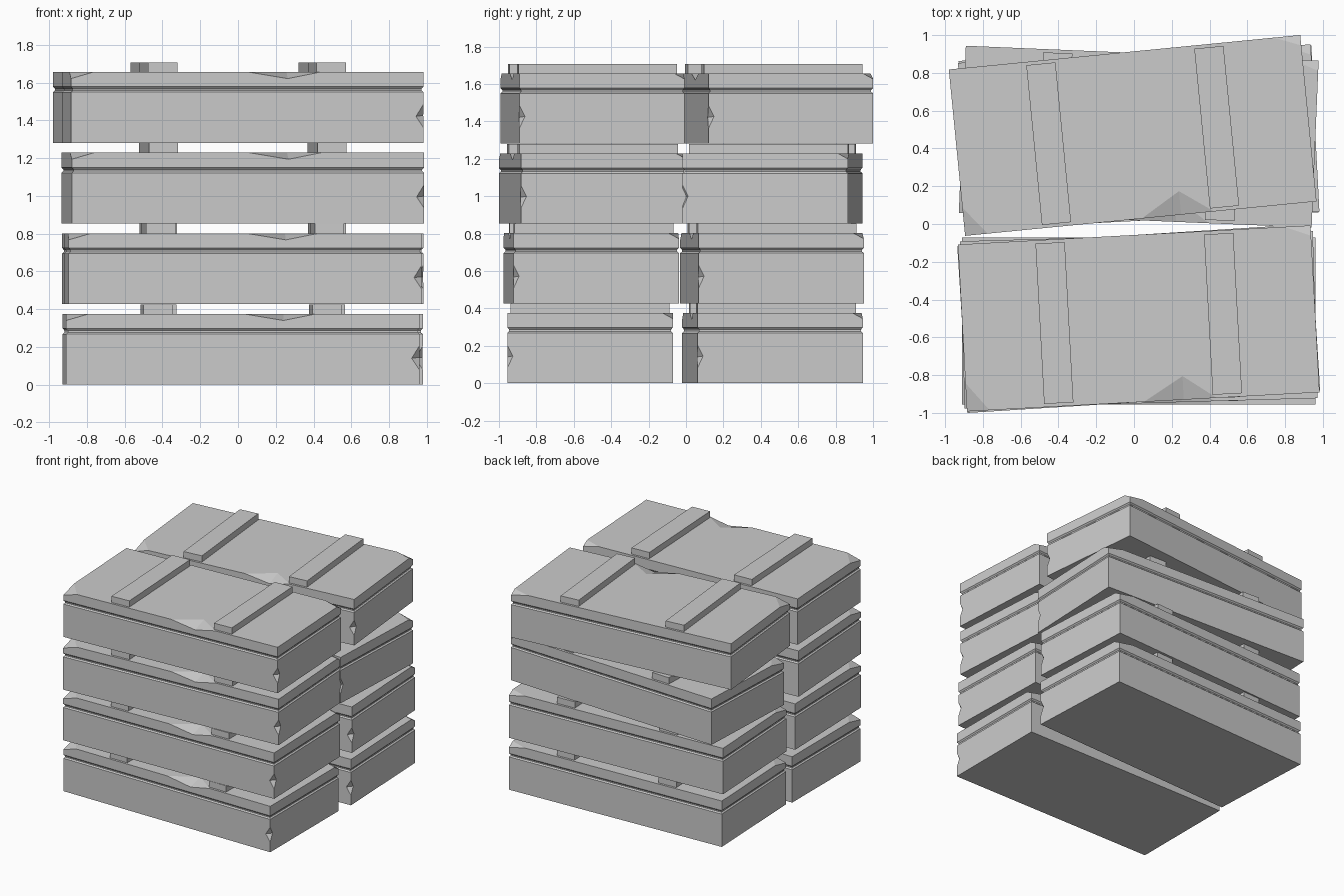
import bpy, bmesh
from math import radians
from mathutils import Vector

if "Cube" in bpy.data.objects:
    bpy.data.objects.remove(bpy.data.objects["Cube"])

L, W, H = 0.935, 0.4425, 0.375     # half length, half width, height of a block
PITCH, SLAT_H = 0.427, 0.05


def mesh_object(name, bm):
    bmesh.ops.recalc_face_normals(bm, faces=bm.faces)
    me = bpy.data.meshes.new(name)
    bm.to_mesh(me)
    bm.free()
    ob = bpy.data.objects.new(name, me)
    bpy.context.collection.objects.link(ob)
    return ob


def slab():
    # rectangular body lofted along a profile (inset, z) with a shadow groove
    profile = [(0, 0), (0, 0.268), (0.010, 0.277), (0.010, 0.286), (0, 0.297), (0, H)]
    bm = bmesh.new()
    rings = []
    for d, z in profile:
        x, y = L - d, W - d
        rings.append([bm.verts.new(p) for p in
                      ((-x, -y, z), (x, -y, z), (x, y, z), (-x, y, z))])
    for a, b in zip(rings, rings[1:]):
        for i in range(4):
            j = (i + 1) % 4
            bm.faces.new((a[i], a[j], b[j], b[i]))
    bm.faces.new(rings[0][::-1])
    bm.faces.new(rings[-1])
    return mesh_object("block_master", bm)


def hull(name, pts):
    bm = bmesh.new()
    for p in pts:
        bm.verts.new(p)
    bmesh.ops.convex_hull(bm, input=bm.verts[:])
    ob = mesh_object(name, bm)
    ob.hide_render = True
    return ob


# Chips: points on the block surface, last point lies outside the block
chips = [
    # top front edge
    [(0.005, -W, H), (0.39, -W, H), (0.215, -W + 0.125, H), (0.215, -W, H - 0.035),
     (0.2, -W - 0.1, H + 0.1)],
    # top front left corner
    [(-L, -W + 0.15, H), (-L + 0.12, -W, H), (-L, -W, H - 0.035),
     (-L - 0.1, -W - 0.1, H + 0.1)],
    # front right upright edge
    [(L, -W, 0.205), (L, -W, 0.08), (L - 0.04, -W, 0.14), (L, -W + 0.03, 0.145),
     (L + 0.1, -W - 0.1, 0.14)],
    # top back right corner
    [(L - 0.14, W, H), (L, W - 0.055, H), (L, W, H - 0.03),
     (L + 0.1, W + 0.1, H + 0.1)],
]

master = slab()
cutters = [hull("chip_cutter", c) for c in chips]
for c in cutters:
    m = master.modifiers.new("chip", 'BOOLEAN')
    m.operation, m.solver, m.object = 'DIFFERENCE', 'EXACT', c
deps = bpy.context.evaluated_depsgraph_get()
block_mesh = bpy.data.meshes.new_from_object(master.evaluated_get(deps))
block_mesh.name = "chipped_block"
for o in cutters + [master]:
    bpy.data.objects.remove(o)

# Spacer slat
bm = bmesh.new()
bmesh.ops.create_cube(bm, size=1)
bmesh.ops.scale(bm, vec=(0.155, 0.85, SLAT_H + 0.002), verts=bm.verts)
slat_master = mesh_object("slat_master", bm)
slat_mesh = slat_master.data
bpy.data.objects.remove(slat_master)


def place(name, mesh, loc, parent=None, turn=0):
    ob = bpy.data.objects.new(name, mesh)
    bpy.context.collection.objects.link(ob)
    ob.location = loc
    ob.rotation_euler.z = radians(turn)
    ob.parent = parent
    return ob


# Two piles of four: (x, y, turn in degrees) from bottom to top
piles = {
    "front": [(0.025, -0.513, 0), (0.025, -0.507, 1.65), (0.025, -0.5, 3.6), (0.025, -0.5, 3.1)],
    "back": [(0.025, 0.4625, 2.5), (0.025, 0.46, 3), (0.025, 0.4625, -2.4), (-0.007, 0.469, 5.6)],
}
for side, layers in piles.items():
    for i, (x, y, turn) in enumerate(layers):
        b = place(f"{side}_block_{i + 1}", block_mesh, (x, y, i * PITCH), None, turn)
        for sx in (-1, 1):
            place(f"{side}_slat_{i + 1}", slat_mesh,
                  (sx * 0.447, 0, H + SLAT_H / 2), b)
